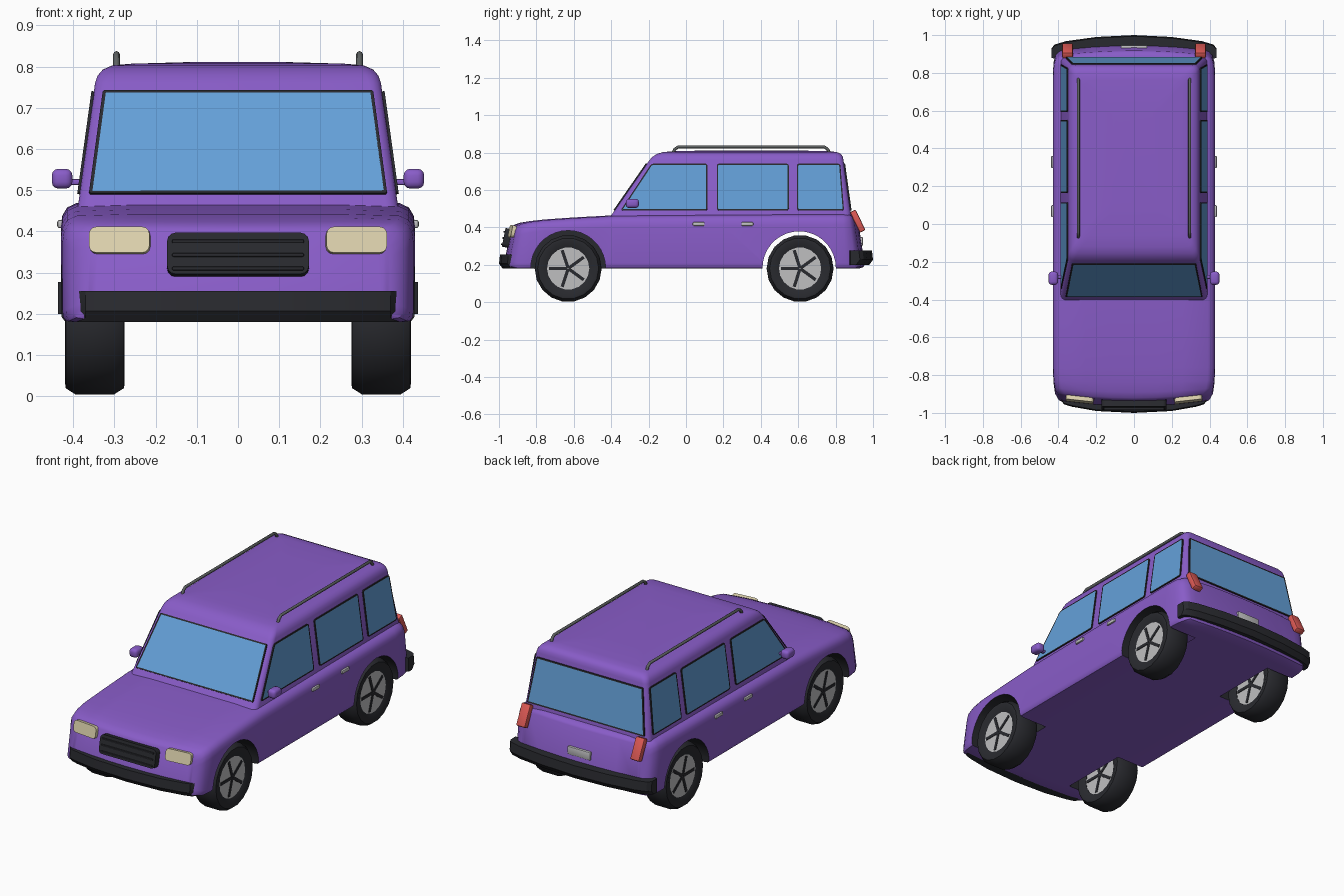
import bpy, bmesh, math
from mathutils import Vector, Matrix

if "Cube" in bpy.data.objects:
    bpy.data.objects.remove(bpy.data.objects["Cube"])


def material(name, rgb):
    m = bpy.data.materials.new(name)
    m.diffuse_color = (*rgb, 1)
    m.use_nodes = True
    m.node_tree.nodes["Principled BSDF"].inputs["Base Color"].default_value = m.diffuse_color
    return m


PURPLE = material("purple paint", (0.25, 0.108, 0.58))
GLASS = material("blue glass", (0.127, 0.35, 0.69))
DARK = material("black trim", (0.022, 0.023, 0.028))
SILVER = material("silver", (0.52, 0.52, 0.53))
CREAM = material("cream lamp", (0.74, 0.66, 0.43))
RED = material("red lamp", (0.72, 0.10, 0.09))
GREY = material("grey rail", (0.11, 0.12, 0.12))


def finish(name, bm, mats, angle=35):
    bmesh.ops.recalc_face_normals(bm, faces=bm.faces)
    me = bpy.data.meshes.new(name)
    bm.to_mesh(me)
    bm.free()
    for m in mats:
        me.materials.append(m)
    ob = bpy.data.objects.new(name, me)
    bpy.context.collection.objects.link(ob)
    smooth(ob, angle)
    return ob


def smooth(ob, angle=35):
    bpy.ops.object.select_all(action='DESELECT')
    ob.select_set(True)
    bpy.context.view_layer.objects.active = ob
    bpy.ops.object.shade_smooth_by_angle(angle=math.radians(angle))


def loft(rings, closed=False, caps=True):
    """Skin a row of equal rings of points."""
    bm = bmesh.new()
    vs = [[bm.verts.new(p) for p in r] for r in rings]
    n = len(vs[0])
    pairs = list(zip(vs, vs[1:])) + ([(vs[-1], vs[0])] if closed else [])
    for a, b in pairs:
        for i in range(n):
            j = (i + 1) % n
            bm.faces.new((a[i], a[j], b[j], b[i]))
    if caps and not closed:
        bm.faces.new(vs[0])
        bm.faces.new(vs[-1])
    return bm, vs


def box(name, loc, size, mat, bevel=0.0, rot=None, segs=2):
    bm = bmesh.new()
    bmesh.ops.create_cube(bm, size=1, matrix=Matrix.Diagonal((*size, 1)))
    if bevel:
        bmesh.ops.bevel(bm, geom=bm.edges[:], offset=bevel, segments=segs, profile=0.5, affect='EDGES')
    bm.transform(Matrix.Translation(loc) @ (rot or Matrix()))
    return finish(name, bm, [mat])


def plate(name, pts, mat, t=0.006, r=0.012, rim=0.0):
    """Round-cornered plate on a surface, with an optional dark rim."""
    bm = bmesh.new()
    f = bm.faces.new([bm.verts.new(p) for p in pts])
    bmesh.ops.bevel(bm, geom=bm.verts[:], offset=r, segments=3, profile=0.5, affect='VERTICES')
    f = bm.faces[:][0]
    f.normal_update()
    n = f.normal.copy()
    if n.dot(f.calc_center_median() - Vector((0, 0.2, 0.4))) < 0:
        n = -n
    ring = [v.co.copy() for v in f.verts]
    bm.free()
    bm, vs = loft([[p - n * 0.004 for p in ring], [p + n * t for p in ring]])
    bmesh.ops.recalc_face_normals(bm, faces=bm.faces)
    if rim:
        top = [f for f in bm.faces if all(v in vs[1] for v in f.verts)]
        bmesh.ops.inset_individual(bm, faces=top, thickness=rim)
        top[0].material_index = 1
        return finish(name, bm, [DARK, mat])
    return finish(name, bm, [mat])


def front_y(x, z):
    return -0.90 - 0.03 * (1 - (x / 0.4) ** 2) - 0.2 * (0.42 - z)


# Lower body: lofted along y, nose and tail bowed
TOP = [(1, .06), (.992, .035), (.965, .015), (.91, .004), (.6, 0), (.3, 0), (0, 0)]
BOT = [(1, .03), (.995, .012), (.98, .003), (.94, 0), (.6, 0), (.3, 0), (0, 0)]
TOP += [(-u, d) for u, d in TOP[-2::-1]]
BOT += [(-u, d) for u, d in BOT[-2::-1]]
SECTIONS = [(-.90, .37, .20, .40), (-.892, .40, .188, .413), (-.87, .418, .18, .424), (-.83, .426, .18, .433),
            (-.76, .43, .18, .442), (-.6, .43, .18, .453), (-.38, .43, .18, .465), (.2, .43, .18, .47),
            (.78, .43, .18, .473), (.84, .426, .18, .473), (.872, .415, .18, .47), (.885, .395, .188, .46),
            (.89, .37, .20, .45)]


def body_point(x, y, z):
    if y < 0:
        w = min(1, max(0, (-0.8 - y) / 0.1))
        return (x, y + w * (front_y(x, z) + 0.90), z)
    w = min(1, max(0, (y - 0.8) / 0.09))
    return (x, y + w * (0.025 * (1 - (x / 0.4) ** 2) + 0.15 * (0.47 - z)), z)


rings = []
for y, hw, zb, zt in SECTIONS:
    rings.append([body_point(u * hw, y, zt - d) for u, d in TOP] +
                 [body_point(u * hw, y, zb + d) for u, d in BOT[::-1]])
bm, vs = loft(rings, caps=False)
for ring in (vs[0], vs[-1]):
    up, low = ring[:13], ring[13:][::-1]
    for i in range(12):
        bm.faces.new((up[i], up[i + 1], low[i + 1], low[i]))
body = finish("body", bm, [PURPLE, DARK])

# Wheel arches: cut, keep dark liners, leave the rear ones open inside
for wy, r in ((-0.63, 0.20), (0.605, 0.196)):
    for s in (-1, 1):
        arc = [(wy + r * math.cos(a), 0.183 + r * math.sin(a)) for a in (i * math.pi / 18 for i in range(36))]
        bm, _ = loft([[(s * x, y, z) for y, z in arc] for x in (0.25, 0.6)])
        for f in bm.faces:
            f.material_index = 1
        cutter = finish("arch_cutter", bm, [PURPLE, DARK])
        cutter.hide_render = True
        mod = body.modifiers.new("arch", 'BOOLEAN')
        mod.operation, mod.solver, mod.object = 'DIFFERENCE', 'EXACT', cutter
        bpy.context.view_layer.objects.active = body
        bpy.ops.object.modifier_apply(modifier=mod.name)
        bpy.data.objects.remove(cutter)
bm = bmesh.new()
bm.from_mesh(body.data)
inner = [f for f in bm.faces if f.calc_center_median().y > 0
         and all(abs(abs(v.co.x) - 0.25) < 0.001 for v in f.verts) and abs(f.normal.x) > 0.9]
bmesh.ops.delete(bm, geom=inner, context='FACES')
bm.to_mesh(body.data)
bm.free()
smooth(body)


# Cabin: rounded rectangles lofted upward
def outline(hw, y0, y1, z, r):
    pts = []
    for cx, cy, a0 in ((hw - r, y1 - r, 0), (r - hw, y1 - r, 90), (r - hw, y0 + r, 180), (hw - r, y0 + r, 270)):
        for k in range(5):
            a = math.radians(a0 + 22.5 * k)
            pts.append((cx + r * math.cos(a), cy + r * math.sin(a), z))
    return pts


bm, _ = loft([outline(*q) for q in (
    (.39, -.41, .885, .45, .03), (.347, -.195, .842, .76, .03), (.341, -.178, .838, .778, .03),
    (.328, -.155, .828, .793, .03), (.305, -.12, .805, .803, .03), (.26, -.06, .76, .807, .03),
    (.12, .1, .6, .811, .03))])
finish("cabin", bm, [PURPLE], 40)


def k(z):
    return (z - 0.45) / 0.31


def side(y, z, s):
    return (s * (0.39 - 0.043 * k(z)), y, z)


def front(x, z):
    return (x, -0.41 + 0.215 * k(z), z)


def rear(x, z):
    return (x, 0.885 - 0.043 * k(z), z)


# Windows with dark rims
ZL, ZH = 0.49, 0.74
SIDE_WINDOWS = {"front": (-.35, -.185, .115, .115), "middle": (.165, .165, .55, .55),
                "back": (.593, .593, .825, .845)}
for s, label in ((1, "right"), (-1, "left")):
    for part, (a, b, c, d) in SIDE_WINDOWS.items():
        plate(f"{part}_{label}_window", [side(a, ZL, s), side(b, ZH, s), side(c, ZH, s), side(d, ZL, s)],
              GLASS, rim=0.007)
for name, fn in (("windscreen", front), ("rear_window", rear)):
    plate(name, [fn(-.362, ZL), fn(-.328, ZH), fn(.328, ZH), fn(.362, ZL)], GLASS, r=0.006, rim=0.008)

# Grille with ribs
plate("grille", [(x, front_y(.17, z), z) for x, z in ((-.172, .29), (-.172, .39), (.172, .39), (.172, .29))],
      DARK, t=0.035, r=0.02)
for z in (0.31, 0.343, 0.376):
    box("grille_rib", (0, front_y(.17, z) - 0.036, z), (0.32, 0.012, 0.009), DARK, 0.003)
box("number_plate", (0, 0.935, 0.325), (0.14, 0.022, 0.045), SILVER, 0.004)


# Bumpers: stations (x, outer y, inner y) swept across the car
def bumper(name, sign, z0, z1, half):
    rings = []
    for x, yo, yi in [(-x, a, b) for x, a, b in half[:0:-1]] + half:
        h = z1 - z0
        rings.append([(x, sign * yi, z0), (x, sign * (yo - 0.02), z0), (x, sign * yo, z0 + 0.35 * h),
                      (x, sign * (yo - 0.006), z1), (x, sign * yi, z1)])
    bm, _ = loft(rings)
    finish(name, bm, [DARK], 30)


bumper("front_bumper", -1, .18, .255, [(0, 1.0, .92), (.2, .99, .92), (.33, .967, .91), (.37, .955, .90), (.39, .93, .90)])
bumper("rear_bumper", 1, .20, .277, [(0, 1.0, .92), (.2, .99, .91), (.36, .968, .89), (.42, .95, .875), (.437, .93, .88)])

# Parts repeated left and right
for s, label in ((1, "right"), (-1, "left")):
    plate(f"{label}_headlight", [(s * x, front_y(x, z), z) for x, z in
                                 ((.213, .345), (.213, .408), (.36, .408), (.36, .345))], CREAM, t=0.018, r=0.018)
    box(f"{label}_tail_light", (s * .352, .918, .433), (.056, .034, .122), RED, 0.008, Matrix.Rotation(0.45, 4, 'X'))
    box(f"{label}_mirror", (s * .427, -.287, .528), (.05, .07, .048), PURPLE, 0.016, segs=3)
    box(f"{label}_mirror_stem", (s * .39, -.28, .52), (.06, .02, .014), PURPLE, 0.004)
    for y in (0.068, 0.328):
        box(f"{label}_door_handle", (s * .431, y, .418), (.016, .064, .02), SILVER, 0.006)

    # Roof rail
    cu = bpy.data.curves.new(f"{label}_roof_rail", 'CURVE')
    cu.dimensions = '3D'
    cu.bevel_depth, cu.bevel_resolution, cu.use_fill_caps = 0.008, 2, True
    path = [(-.07, .798), (-.06, .818), (-.042, .83), (.74, .83), (.757, .818), (.767, .798)]
    sp = cu.splines.new('POLY')
    sp.points.add(len(path) - 1)
    for p, (y, z) in zip(sp.points, path):
        p.co = (s * .295, y, z, 1)
    cu.materials.append(GREY)
    bpy.context.collection.objects.link(bpy.data.objects.new(f"{label}_roof_rail", cu))

    # Wheels: lathed tyre, silver rim, five dark spokes
    TYRE = [(.113, .292), (.15, .275), (.163, .277), (.179, .302), (.179, .394), (.163, .418), (.15, .42), (.113, .406)]
    for end, wy in (("front", -0.63), ("rear", 0.61)):
        name = f"{end}_{label}"
        turn = [2 * math.pi * i / 18 for i in range(18)]
        bm, _ = loft([[(s * x, wy + r * math.cos(a), .18 + r * math.sin(a)) for r, x in TYRE] for a in turn], closed=True)
        finish(f"{name}_tyre", bm, [DARK])
        bm, _ = loft([[(s * x, wy + .116 * math.cos(a), .18 + .116 * math.sin(a)) for a in turn] for x in (.294, .406)])
        finish(f"{name}_rim", bm, [SILVER])
        for i in range(5):
            a = math.pi + i * 2 * math.pi / 5
            box(f"{name}_spoke", (s * .35, wy + .053 * math.cos(a), .18 + .053 * math.sin(a)),
                (.118, .10, .017), DARK, rot=Matrix.Rotation(a, 4, 'X'))
